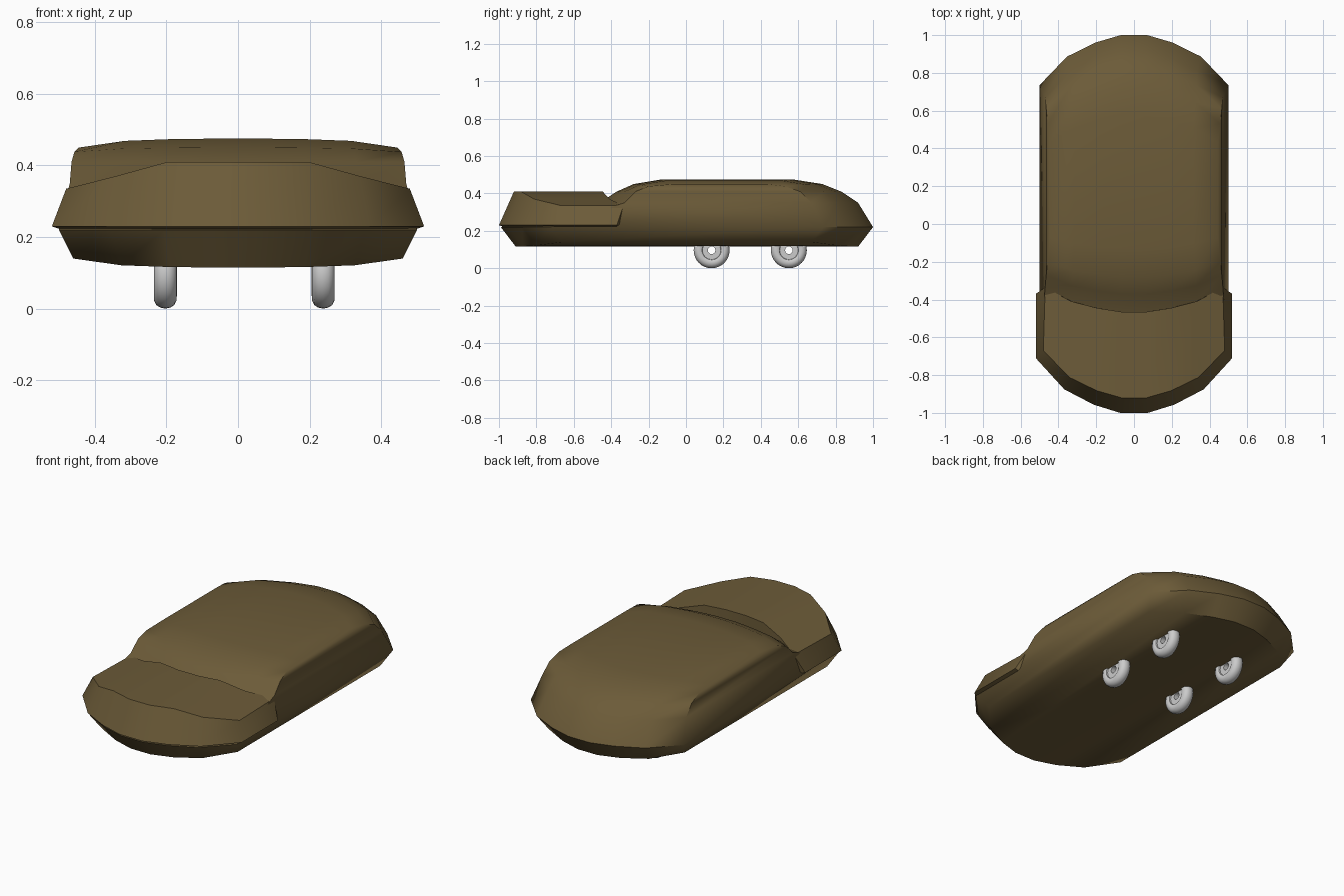
import bpy, bmesh, math

if "Cube" in bpy.data.objects:
    bpy.data.objects.remove(bpy.data.objects["Cube"])

paint = bpy.data.materials.new("brown_paint")
paint.diffuse_color = (0.15, 0.105, 0.04, 1)
paint.use_nodes = True
paint.node_tree.nodes["Principled BSDF"].inputs["Base Color"].default_value = paint.diffuse_color

# Across-the-width columns, and how far each column falls back / down
COLS = [-1, -.71, -.41, -.14, .14, .41, .71, 1]
DROP = [1, .43, .15, 0, 0, .15, .43, 1]
FALL = [1, .25, .05, 0, 0, .05, .25, 1]
N = len(COLS)


def finish(bm, name, angle, mat=None):
    bmesh.ops.recalc_face_normals(bm, faces=bm.faces)
    me = bpy.data.meshes.new(name)
    bm.to_mesh(me)
    bm.free()
    ob = bpy.data.objects.new(name, me)
    bpy.context.collection.objects.link(ob)
    if mat:
        me.materials.append(mat)
    bpy.ops.object.select_all(action='DESELECT')
    ob.select_set(True)
    bpy.context.view_layer.objects.active = ob
    bpy.ops.object.shade_smooth_by_angle(angle=math.radians(angle))
    return ob


def bridge(bm, a, b, closed=False):
    for i in range(len(a) if closed else len(a) - 1):
        j = (i + 1) % len(a)
        bm.faces.new((a[i], a[j], b[j], b[i]))


def row(bm, width, y, drop, z, fall, falls=FALL):
    return [bm.verts.new((c * width, y + drop * d, z + fall * f))
            for c, d, f in zip(COLS, DROP, falls)]


# Body: stacked outlines (z, side z change, half width, front, back, front drop, back drop)
bm = bmesh.new()
layers = [(.115, .025, .46, -.91, .92, .25, .25),
          (.22, 0, .50, -.99, 1.0, .265, .265),
          (.35, 0, .47, -.46, .92, .13, .25),
          (.41, 0, .465, -.37, .83, .10, .22),
          (.45, -.012, .457, -.28, .73, .08, .20),
          (.475, -.025, .445, -.13, .57, .06, .14)]
rings = []
for z, dz, w, yf, yb, df, db in layers:
    front = row(bm, w, yf, df, z, dz)
    back = row(bm, w, yb, -db, z, dz)
    rings.append(front + back[::-1])
for a, b in zip(rings, rings[1:]):
    bridge(bm, a, b, True)
for r in (rings[0], rings[-1]):
    bridge(bm, r[:N], r[N:][::-1])
finish(bm, "body", 47, paint)

# Front cover: slightly wider shell with a rim, a domed top and a curved rear edge
bm = bmesh.new()
HOOD_FALL = [1, .53, 0, 0, 0, 0, .53, 1]


def rim(width, y, drop, z, rear):
    r = row(bm, width, y, drop, z, 0)
    ends = [bm.verts.new((s * width, rear, z)) for s in (-1, 1)]
    return [ends[0]] + r + [ends[1]]


lip = rim(.49, -.97, .27, .22, -.37)
edge = rim(.52, -1.0, .29, .23, -.37)
top = row(bm, .48, -.92, .25, .41, -.075, HOOD_FALL)
rear = row(bm, .47, -.465, .13, .41, -.075, HOOD_FALL)
under = row(bm, .46, -.465, .13, .30, -.06, HOOD_FALL)
bridge(bm, lip, edge)
bridge(bm, edge, [rear[0]] + top + [rear[-1]])
bridge(bm, top, rear)
bridge(bm, rear, under)
for i, k in ((0, 0), (-1, -1)):
    bm.faces.new((edge[i], rear[k], under[k], lip[i]))
finish(bm, "front_cover", 47, paint)

# Wheels: lathed tyre with recessed hub and open axle hole
half = [(.020, .020), (.049, .020), (.051, .027), (.060, .032),
        (.074, .031), (.086, .025), (.093, .014)]
profile = half + [(.096, 0)] + [(r, -x) for r, x in reversed(half)]
SEG = 32


def wheel(name, x, y):
    bm = bmesh.new()
    loops = []
    for i in range(SEG):
        a = 2 * math.pi * i / SEG
        loops.append([bm.verts.new((px, r * math.cos(a), r * math.sin(a)))
                      for r, px in profile])
    for i in range(SEG):
        bridge(bm, loops[i], loops[(i + 1) % SEG], True)
    ob = finish(bm, name, 40)
    ob.location = (x, y, .096)


for side, x in (("left", -.203), ("right", .238)):
    for end, y in (("front", .137), ("rear", .55)):
        wheel(f"{end}_{side}_wheel", x, y)
